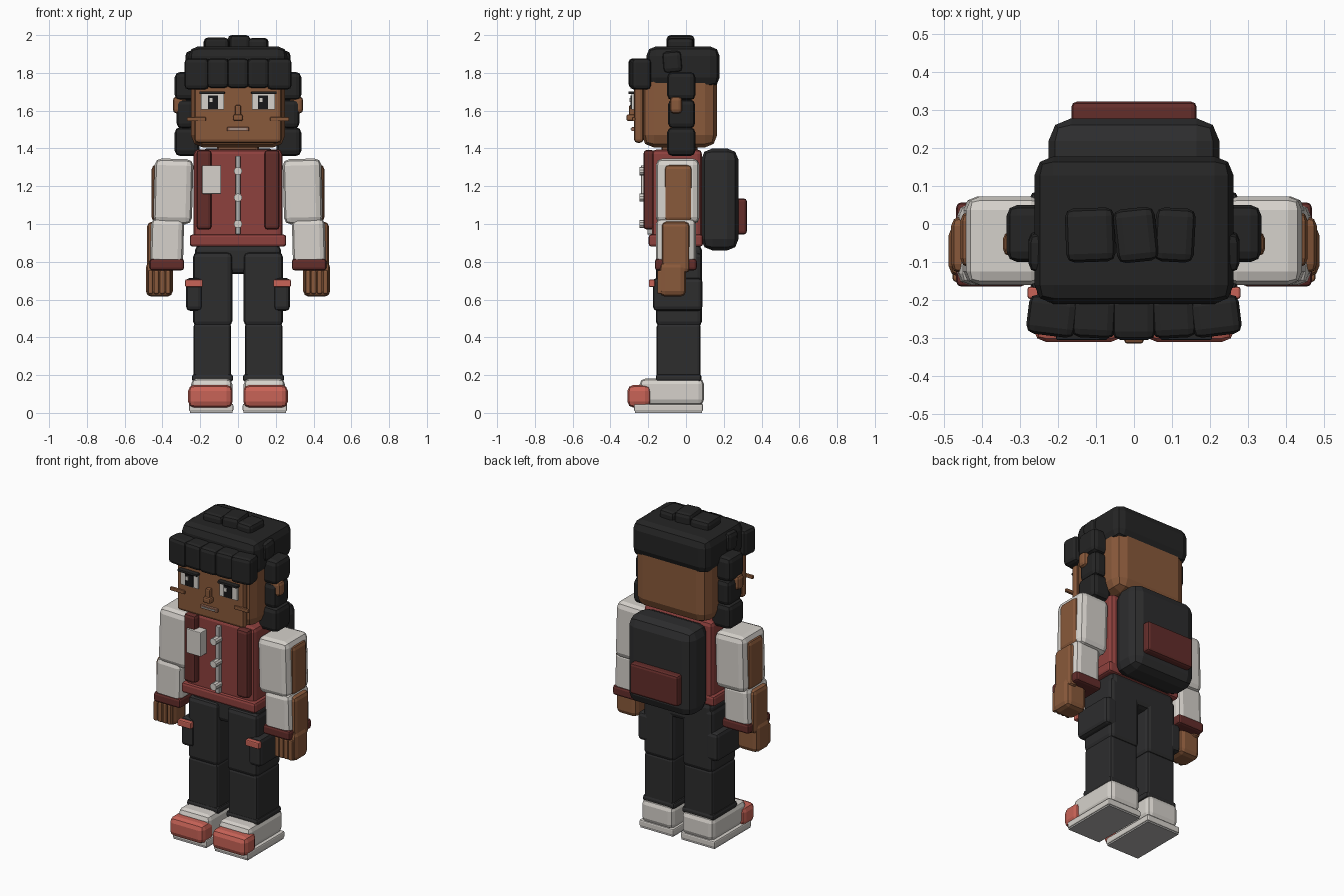
import bpy, math
from mathutils import Euler


def material(name, rgb):
    m = bpy.data.materials.new(name)
    m.diffuse_color = (*rgb, 1)
    return m


SKIN = material("brown skin", (0.25, 0.10, 0.043))
HAIR = material("black hair", (0.018, 0.018, 0.018))
PANTS = material("charcoal cloth", (0.026, 0.026, 0.027))
RED = material("jacket red", (0.27, 0.052, 0.047))
DARK = material("dark red trim", (0.125, 0.026, 0.023))
CORAL = material("coral", (0.58, 0.125, 0.095))
WHITE = material("off white", (0.67, 0.64, 0.60))
GREY = material("light grey", (0.45, 0.44, 0.43))
BLACK = material("eye black", (0.008, 0.008, 0.009))
LIP = material("lip", (0.32, 0.15, 0.095))


def box(name, x, y, z, mat, bevel=0.02, rot=(0, 0, 0), seg=2):
    """Chamfered box from (min, max) ranges, turned about its centre."""
    bpy.ops.mesh.primitive_cube_add(size=1)
    o = bpy.context.object
    o.name = name
    size = [r[1] - r[0] for r in (x, y, z)]
    for v in o.data.vertices:
        v.co = [c * s for c, s in zip(v.co, size)]
    o.location = [(r[0] + r[1]) / 2 for r in (x, y, z)]
    o.rotation_euler = Euler([math.radians(a) for a in rot])
    o.data.materials.append(mat)
    if bevel:
        b = o.modifiers.new("soft edges", 'BEVEL')
        b.width = min(bevel, min(size) * 0.45)
        b.segments = seg
    return o


def pair(name, x, y, z, mat, bevel=0.02, rot=(0, 0, 0)):
    """Right-hand part plus its mirror image."""
    box(name + "_right", x, y, z, mat, bevel, rot)
    box(name + "_left", (-x[1], -x[0]), y, z, mat, bevel,
        (rot[0], -rot[1], -rot[2]))


# Head and face
box("head", (-.25, .25), (-.235, .165), (1.405, 1.88), SKIN, .065)
box("face", (-.23, .23), (-.275, -.225), (1.43, 1.78), SKIN, .018)
box("neck", (-.11, .11), (-.13, .06), (1.34, 1.43), SKIN, .02)
pair("ear", (.27, .345), (-.085, -.02), (1.585, 1.675), SKIN, .02)
pair("eye_white", (.075, .195), (-.288, -.274), (1.605, 1.69), WHITE, 0)
pair("pupil", (.105, .16), (-.294, -.287), (1.61, 1.68), BLACK, 0)
pair("brow", (.07, .205), (-.305, -.272), (1.687, 1.702), HAIR, .004)
for s in (-1, 1):
    box("eye_glint", (s * .1325 - .019, s * .1325 - .003), (-.298, -.293),
        (1.645, 1.668), WHITE, 0)
box("nose_bridge", (-.016, .016), (-.302, -.27), (1.55, 1.63), SKIN, .008)
box("nose_tip", (-.026, .026), (-.315, -.27), (1.545, 1.58), SKIN, .01)
box("mouth", (-.058, .058), (-.289, -.27), (1.492, 1.513), LIP, .004)
box("mouth_line", (-.045, .045), (-.293, -.288), (1.5, 1.506), GREY, 0)
pair("cheek", (.17, .27), (-.285, -.268), (1.545, 1.566), SKIN, .004)

# Hair
box("hair_cap", (-.262, .262), (-.21, .178), (1.725, 1.94), HAIR, .05)
for i, (cx, w, a) in enumerate([(-.215, .13, -7), (-.105, .115, -3), (0, .115, 0),
                                (.105, .115, 3), (.215, .13, 7)]):
    lift = 0 if abs(cx) > .2 else .008
    box(f"fringe_{i}", (cx - w / 2, cx + w / 2), (-.305 + abs(cx) * .05, -.19),
        (1.712 + lift, 1.877), HAIR, .022, (0, 0, a))
for i, (x0, x1, top, a) in enumerate([(-.18, -.05, 1.987, 2), (-.05, .06, 2.0, 6),
                                     (.055, .16, 1.985, -3)]):
    box(f"top_curl_{i}", (x0, x1), (-.1, .042), (1.9, top), HAIR, .022, (0, 0, a))
pair("temple_curl", (.18, .278), (-.125, -.02), (1.80, 1.915), HAIR, .025, (5, 0, 0))
pair("side_curl_high", (.225, .335), (-.10, .05), (1.655, 1.805), HAIR, .028)
pair("side_curl_mid", (.23, .325), (-.095, .048), (1.505, 1.66), HAIR, .028)
pair("side_curl_low", (.205, .335), (-.10, .05), (1.36, 1.512), HAIR, .028)

# Jacket
box("jacket", (-.235, .235), (-.18, .085), (.9, 1.395), RED, .025)
box("jacket_hem", (-.255, .255), (-.198, .09), (.88, .945), RED, .015)
pair("front_strap", (.14, .22), (-.225, -.165), (.97, 1.392), DARK, .018)
box("zip", (-.013, .013), (-.205, -.17), (.945, 1.36), GREY, .004)
for i in range(3):
    bpy.ops.mesh.primitive_cylinder_add(vertices=10, radius=.022, depth=.06,
                                        location=(0, -.215, 1.0 + .14 * i),
                                        rotation=(math.pi / 2, 0, 0))
    button = bpy.context.object
    button.name = f"button_{i}"
    button.data.materials.append(WHITE)
box("chest_patch", (-.19, -.09), (-.238, -.17), (1.16, 1.31), WHITE, .004)

# Backpack
box("backpack", (-.225, .225), (.08, .278), (.86, 1.4), PANTS, .06)
box("backpack_pocket", (-.165, .165), (.255, .322), (.945, 1.135), DARK, .015)

# Arms
pair("upper_sleeve", (.24, .445), (-.16, .072), (1.0, 1.345), WHITE, .035, (0, -1.5, 0))
pair("upper_arm_panel", (.40, .457), (-.115, .033), (1.01, 1.315), SKIN, .025)
pair("lower_sleeve", (.288, .462), (-.16, .052), (.785, 1.028), WHITE, .03, (0, -1.5, 0))
pair("lower_arm_panel", (.42, .481), (-.13, .02), (.74, 1.012), SKIN, .025)
pair("cuff", (.285, .468), (-.165, .057), (.755, .815), DARK, .014)
pair("hand", (.345, .488), (-.14, .0), (.615, .8), SKIN, .03)
for i in range(4):
    fx = .357 + i * .031
    pair(f"finger_{i}", (fx, fx + .027), (-.152, -.11), (.63, .755), SKIN, .008)

# Trousers
box("hips", (-.228, .228), (-.14, .085), (.735, .89), PANTS, .03)
pair("thigh", (.03, .238), (-.16, .085), (.46, .85), PANTS, .025)
pair("shin", (.036, .236), (-.155, .078), (.15, .475), PANTS, .018)
pair("ankle_hem", (.026, .244), (-.16, .082), (.165, .205), PANTS, .014)
pair("thigh_pocket", (.19, .275), (-.175, .087), (.54, .715), PANTS, .022)
pair("pocket_flap", (.187, .28), (-.197, -.165), (.667, .706), CORAL, .006)

# Shoes
pair("sole", (.025, .26), (-.275, .09), (.008, .048), WHITE, .008)
pair("sole_tread", (.03, .255), (-.27, .085), (0, .01), GREY, 0)
pair("shoe", (.03, .248), (-.245, .095), (.04, .182), WHITE, .03)
pair("toe_cap", (.028, .264), (-.31, -.185), (.028, .148), CORAL, .032)
